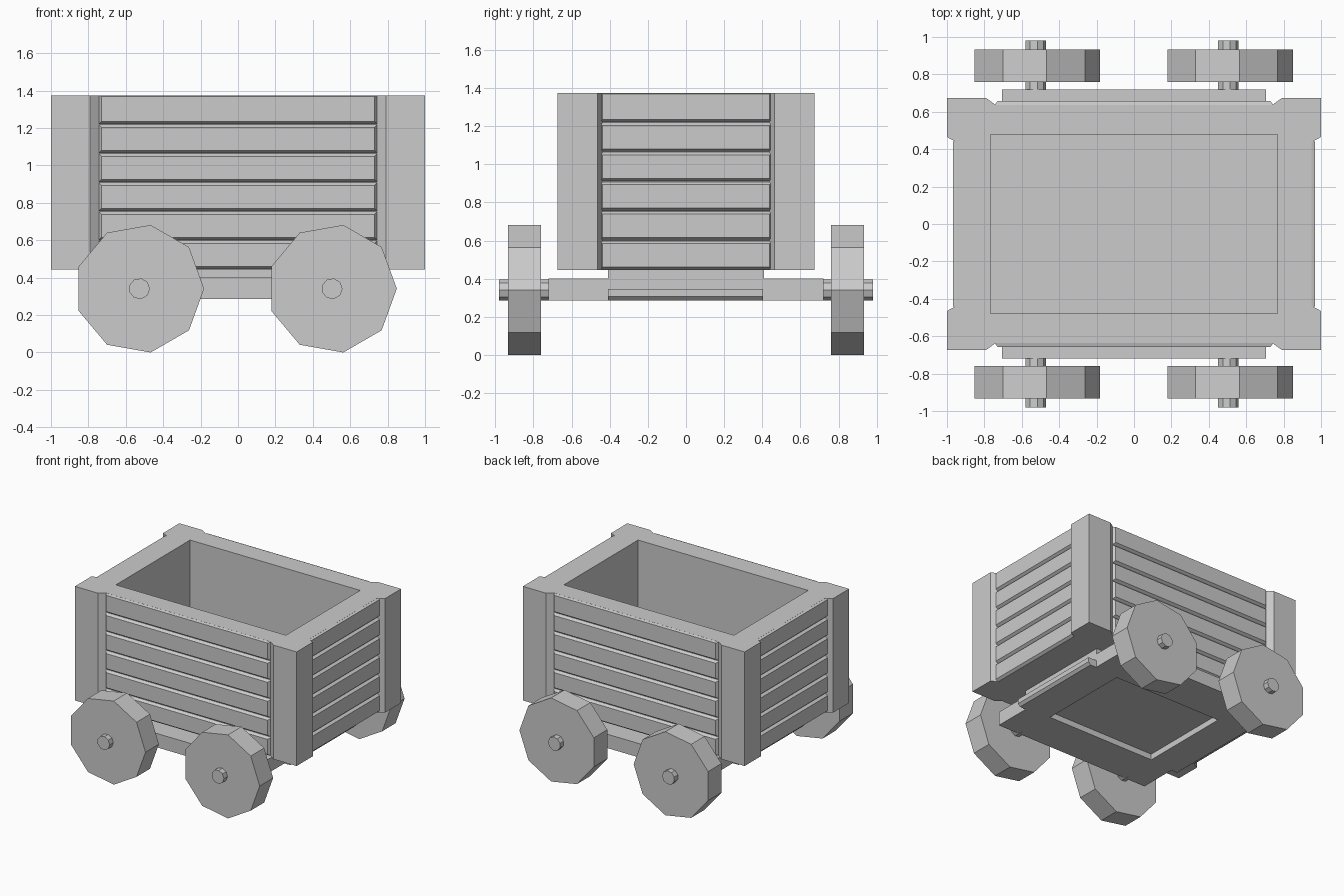
import bpy, bmesh
from math import cos, sin, tau

if "Cube" in bpy.data.objects:
    bpy.data.objects.remove(bpy.data.objects["Cube"])


def finish(name, bm):
    bmesh.ops.recalc_face_normals(bm, faces=bm.faces)
    me = bpy.data.meshes.new(name)
    bm.to_mesh(me)
    bm.free()
    ob = bpy.data.objects.new(name, me)
    bpy.context.collection.objects.link(ob)
    return ob


def loft(name, rings):
    """Closed solid through rings of equal point count."""
    bm = bmesh.new()
    vs = [[bm.verts.new(p) for p in r] for r in rings]
    n = len(rings[0])
    for a, b in zip(vs, vs[1:]):
        for i in range(n):
            j = (i + 1) % n
            bm.faces.new((a[i], a[j], b[j], b[i]))
    bm.faces.new(vs[0][::-1])
    bm.faces.new(vs[-1])
    return finish(name, bm)


def rect(x, y, z):
    return [(-x, -y, z), (x, -y, z), (x, y, z), (-x, y, z)]


Z0, Z1 = 0.445, 1.375
FLOOR = 0.55

# Open box: outer walls, rim and inner cavity in one shell
loft("cart_box", [rect(0.948, 0.637, Z0), rect(0.948, 0.637, Z1),
                  rect(0.767, 0.478, Z1), rect(0.767, 0.478, FLOOR)])

# Corner posts with chamfered edges, wrapped around the box corners
post = [(0.79, 0.673), (1, 0.673), (1, 0.465), (0.948, 0.437), (0.948, 0.637), (0.74, 0.637)]
for sx in (-1, 1):
    for sy in (-1, 1):
        loft("corner_post", [[(sx * x, sy * y, z) for x, y in post] for z in (Z0, Z1)])

# Bevelled planks on all four sides
pitch = (Z1 - Z0) / 6
bev = 0.016


def plank(name, half, base, face, z0, z1, top, place):
    rings = []
    for depth, b in ((base, 0), (face, bev)):
        h, zt = half - b, z1 - (b * 0.4 if top else b)
        rings.append([place(u, depth, z) for u, z in
                      ((-h, z0 + b), (h, z0 + b), (h, zt), (-h, zt))])
    loft(name, rings)


for i in range(6):
    z0, z1 = Z0 + i * pitch, Z0 + (i + 1) * pitch
    for s in (-1, 1):
        plank("side_plank", 0.745, 0.635, 0.658, z0, z1, i == 5,
              lambda u, d, z: (u, s * d, z))
        plank("end_plank", 0.455, 0.946, 0.968, z0, z1, i == 5,
              lambda u, d, z: (s * d, u, z))

# Undercarriage: wide lower frame with a shallow recess, narrower riser above
loft("chassis_frame", [rect(0.705, 0.72, 0.40), rect(0.705, 0.72, 0.287),
                       rect(0.49, 0.385, 0.287), rect(0.49, 0.385, 0.335)])
loft("chassis_riser", [rect(0.705, 0.41, 0.40), rect(0.705, 0.41, Z0)])

# Chamfered buffer bars at both ends
bar = [(0.68, 0.287), (0.76, 0.287), (0.78, 0.307), (0.78, 0.345), (0.68, 0.345)]
for s in (-1, 1):
    loft("buffer_bar", [[(s * x, y, z) for x, z in bar] for y in (-0.41, 0.405)])


# Nine-sided wheels and axle stubs
def disc(name, cx, r, y0, y1):
    loft(name, [[(cx + r * cos(tau * k / 9), y, 0.341 + r * sin(tau * k / 9))
                 for k in range(9)] for y in (y0, y1)])


for cx in (-0.527, 0.503):
    for s in (-1, 1):
        disc("wheel", cx, 0.346, s * 0.76, s * 0.933)
        disc("axle", cx, 0.056, s * 0.68, s * 0.98)
